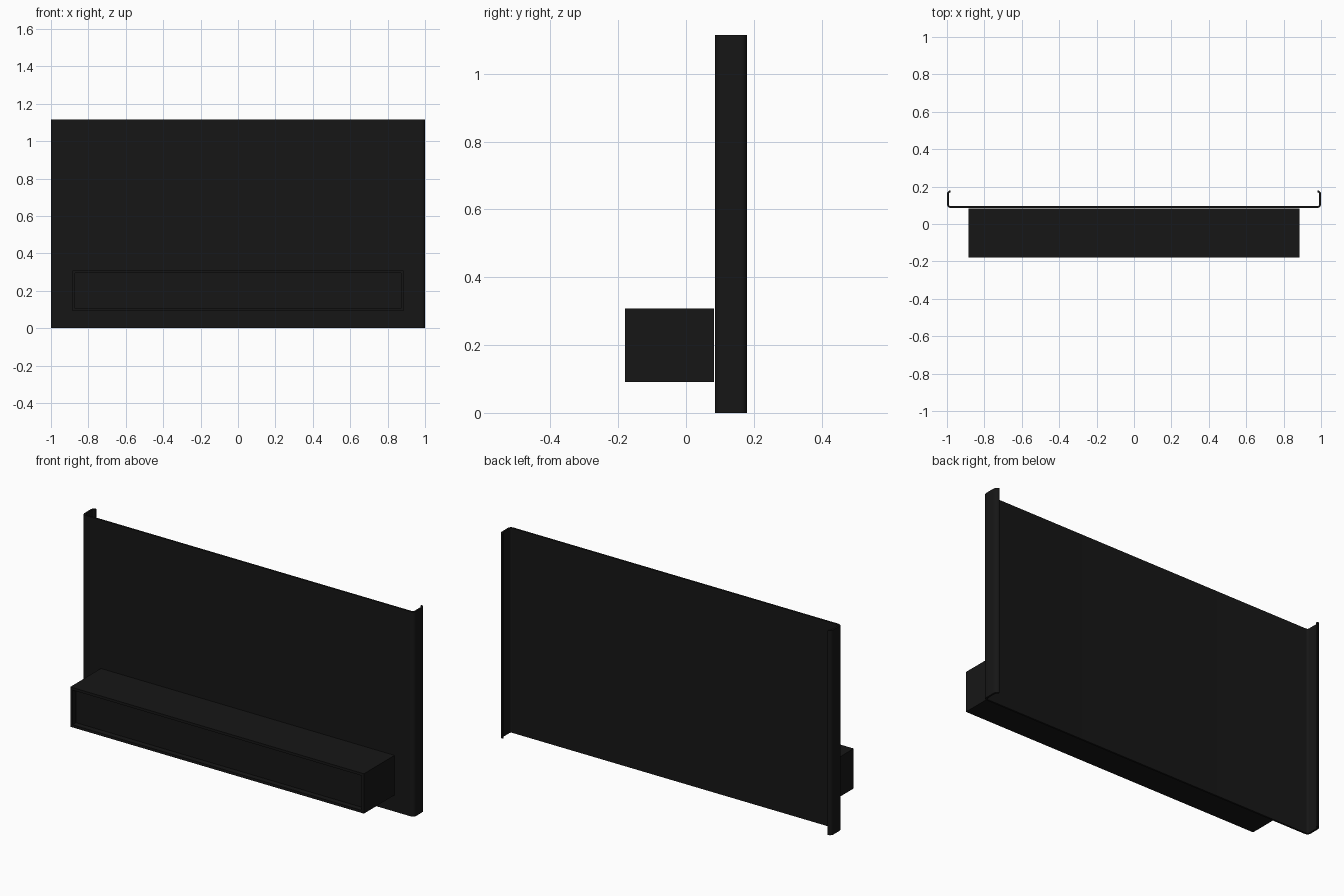
import bpy, bmesh, math

if "Cube" in bpy.data.objects:
    bpy.data.objects.remove(bpy.data.objects["Cube"])

black = bpy.data.materials.new("black_finish")
black.diffuse_color = (0.008, 0.008, 0.008, 1)
black.use_nodes = True
black.node_tree.nodes["Principled BSDF"].inputs["Base Color"].default_value = black.diffuse_color


def finish(bm, name):
    bmesh.ops.recalc_face_normals(bm, faces=bm.faces[:])
    mesh = bpy.data.meshes.new(name)
    bm.to_mesh(mesh)
    bm.free()
    obj = bpy.data.objects.new(name, mesh)
    bpy.context.collection.objects.link(obj)
    mesh.materials.append(black)
    return obj


# Back panel: thin sheet with rounded side flanges and small inward lips
Y0, Y1, HEIGHT, THICK, RADIUS, STEPS = 0.086, 0.18, 1.115, 0.01, 0.02, 6


def sheet_line(r):
    cx = 1 - RADIUS
    half = []
    for cy, start in ((Y0 + RADIUS, -90), (Y1 - RADIUS, 0)):
        for i in range(STEPS + 1):
            a = math.radians(start + 90 * i / STEPS)
            half.append((cx + r * math.cos(a), cy + r * math.sin(a)))
    return [(-x, y) for x, y in reversed(half)] + half


bm = bmesh.new()
rows = [[bm.verts.new((x, y, z)) for x, y in sheet_line(r)]
        for r, z in ((RADIUS, 0), (RADIUS, HEIGHT),
                     (RADIUS - THICK, HEIGHT), (RADIUS - THICK, 0))]
for k in range(4):
    a, b = rows[k], rows[(k + 1) % 4]
    for i in range(len(a) - 1):
        bm.faces.new((a[i], a[i + 1], b[i + 1], b[i]))
for i in (0, -1):
    bm.faces.new([row[i] for row in rows])
panel = finish(bm, "back_panel")
bpy.context.view_layer.objects.active = panel
panel.select_set(True)
bpy.ops.object.shade_smooth_by_angle(angle=math.radians(30))

# Front box with a framed, recessed face
bm = bmesh.new()
bmesh.ops.create_cube(bm, size=1)
for v in bm.verts:
    v.co.x *= 1.77
    v.co.y = v.co.y * 0.263 - 0.0485
    v.co.z = v.co.z * 0.217 + 0.1995
bm.normal_update()
front = min(bm.faces, key=lambda f: f.calc_center_median().y)
bmesh.ops.inset_region(bm, faces=[front], thickness=0.02, depth=0)
recess = bmesh.ops.extrude_face_region(bm, geom=[front])["geom"]
bmesh.ops.translate(bm, vec=(0, 0.03, 0),
                    verts=[g for g in recess if isinstance(g, bmesh.types.BMVert)])
if front.is_valid:
    bmesh.ops.delete(bm, geom=[front], context='FACES_ONLY')
finish(bm, "front_box")
